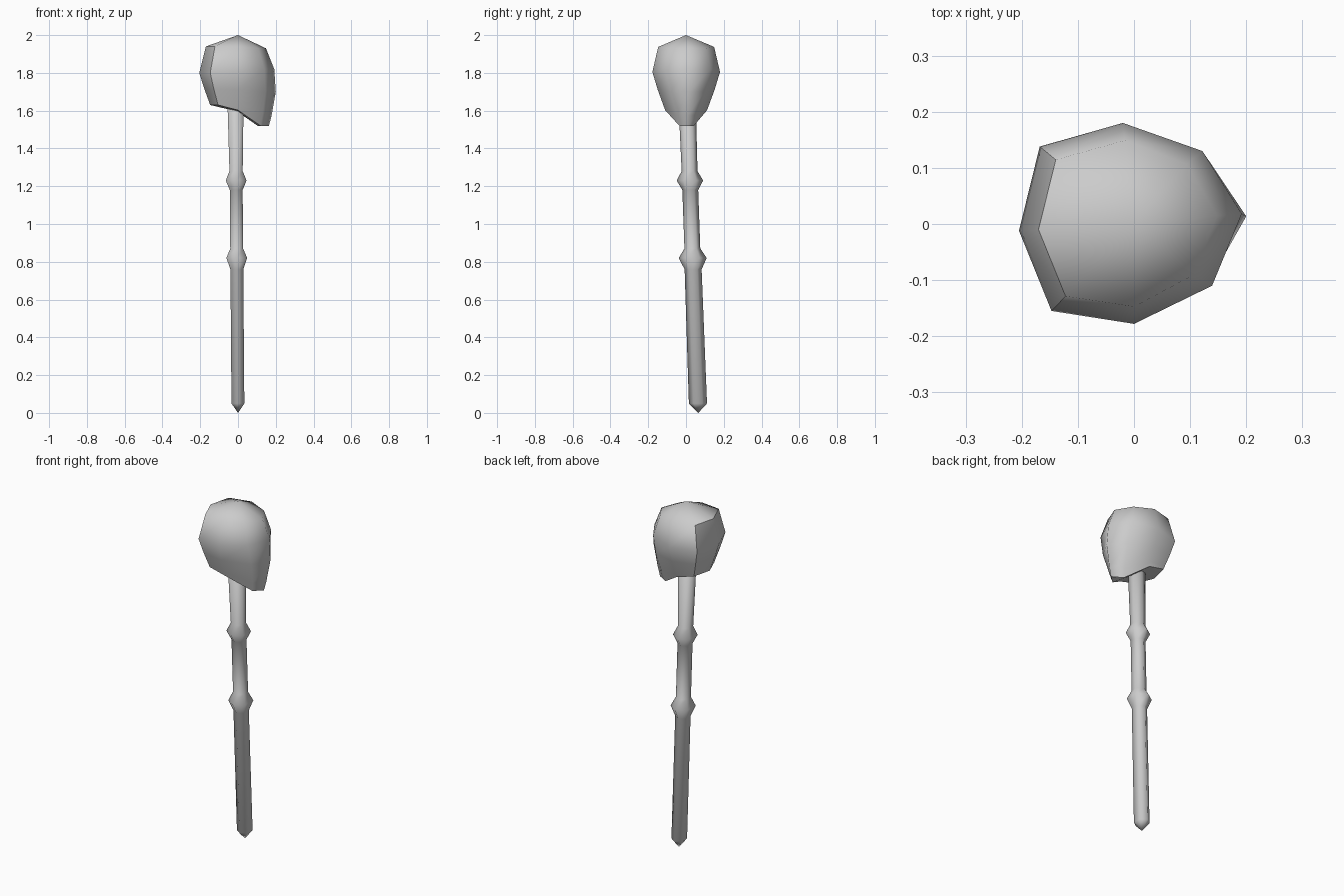
import bpy, bmesh, math

cube = bpy.data.objects.get("Cube")
if cube:
    bpy.data.objects.remove(cube, do_unlink=True)

grey = bpy.data.materials.new("plain_grey")
grey.use_nodes = True
grey.diffuse_color = (0.6, 0.6, 0.6, 1)
grey.node_tree.nodes["Principled BSDF"].inputs["Base Color"].default_value = (0.6, 0.6, 0.6, 1)


def loft(name, rings, bottom, top, sharp=None):
    """Skin rings listed from bottom to top and close both ends in a point."""
    bm = bmesh.new()
    loops = [[bm.verts.new(p) for p in ring] for ring in rings]
    n = len(loops[0])
    low, high = bm.verts.new(bottom), bm.verts.new(top)
    for i in range(n):
        j = (i + 1) % n
        bm.faces.new((low, loops[0][j], loops[0][i]))
        bm.faces.new((high, loops[-1][i], loops[-1][j]))
        for a, b in zip(loops, loops[1:]):
            bm.faces.new((a[i], a[j], b[j], b[i]))
    bmesh.ops.recalc_face_normals(bm, faces=bm.faces)
    for f in bm.faces:
        f.smooth = True
    if sharp:
        sharp(loops, bm)
    mesh = bpy.data.meshes.new(name)
    bm.to_mesh(mesh)
    bm.free()
    mesh.materials.append(grey)
    obj = bpy.data.objects.new(name, mesh)
    bpy.context.collection.objects.link(obj)
    return obj


# Shaft: leaning six-sided stick with two knots (z, half width x, half width y)
shaft_profile = [
    (0.05, 0.034, 0.048), (0.76, 0.034, 0.045), (0.82, 0.055, 0.074),
    (0.87, 0.034, 0.042), (1.18, 0.034, 0.042), (1.23, 0.055, 0.07),
    (1.28, 0.035, 0.042), (1.66, 0.043, 0.046),
]


def shaft_ring(z, hx, hy):
    cx = -0.008 * z
    cy = 0.065 - 0.036 * z
    angles = [math.radians(30 + 60 * k) for k in range(6)]
    return [(cx + hx * math.cos(a) / math.cos(math.pi / 6), cy + hy * math.sin(a), z)
            for a in angles]


loft("shaft", [shaft_ring(*p) for p in shaft_profile],
     (0, 0.065, 0), (-0.012, 0.005, 1.68))

# Head: uneven octagon outline, with a weight pulling one side into a jaw
outline = [
    (0.2, 0.018, 1), (0.127, 0.13, 1), (-0.02, 0.18, 0.25), (-0.168, 0.138, 0),
    (-0.205, -0.012, 0), (-0.147, -0.155, 0), (0, -0.178, 0.25), (0.145, -0.11, 1),
]
# skull scale, skull z, jaw scale x, jaw scale y, jaw z
head_profile = [
    (0.72, 1.63, 0.82, 0.32, 1.52),
    (0.745, 1.645, 0.89, 0.45, 1.575),
    (0.87, 1.715, 1.0, 0.76, 1.70),
    (1.0, 1.80, 0.96, 1.0, 1.82),
    (0.83, 1.94, 0.74, 0.82, 1.93),
]


def head_ring(s, z, jx, jy, jz):
    return [(x * (s + (jx - s) * w), y * (s + (jy - s) * w), z + (jz - z) * w)
            for x, y, w in outline]


def head_creases(loops, bm):
    # Crisp underside rim and a crisp border round the facing panel
    def crease(a, b):
        edge = bm.edges.get((a, b))
        if edge:
            edge.smooth = False
    rim = loops[0]
    for i, v in enumerate(rim):
        crease(v, rim[(i + 1) % len(rim)])
    for i in (3, 4):
        crease(loops[-1][i], loops[-1][i + 1])
    for a, b in zip(loops, loops[1:]):
        for i in (3, 5):
            crease(a[i], b[i])


loft("head", [head_ring(*p) for p in head_profile],
     (0, 0, 1.595), (0, 0, 2.0), head_creases)
